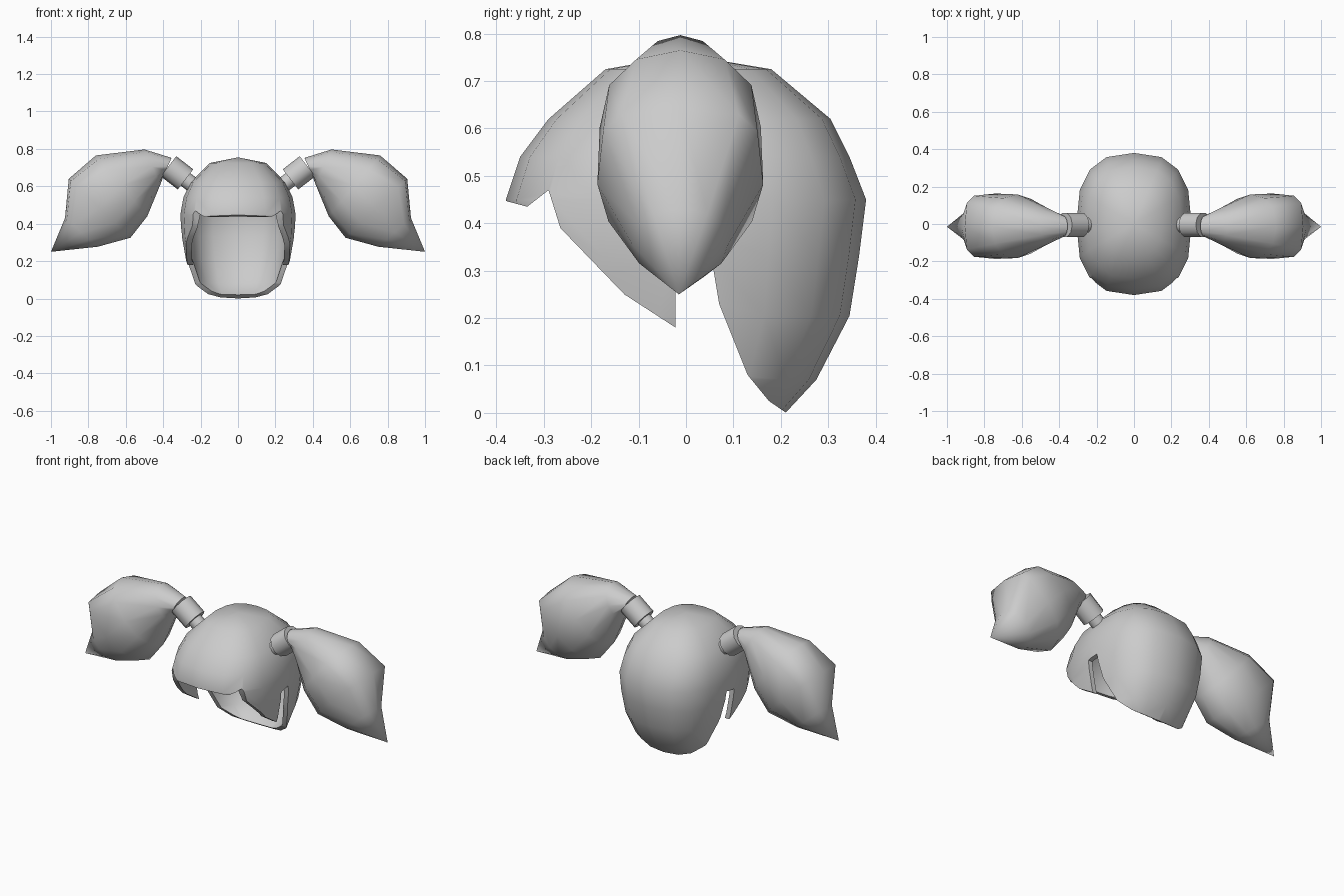
import bpy, bmesh, math
from mathutils import Vector

cube = bpy.data.objects.get("Cube")
if cube:
    bpy.data.objects.remove(cube)

grey = bpy.data.materials.new("hair grey")
grey.use_nodes = True
COLOUR = (0.6, 0.6, 0.6, 1)
grey.diffuse_color = COLOUR
grey.node_tree.nodes["Principled BSDF"].inputs["Base Color"].default_value = COLOUR


def make_object(name, bm):
    bmesh.ops.recalc_face_normals(bm, faces=bm.faces)
    mesh = bpy.data.meshes.new(name)
    bm.to_mesh(mesh)
    bm.free()
    mesh.materials.append(grey)
    obj = bpy.data.objects.new(name, mesh)
    bpy.context.collection.objects.link(obj)
    return obj


def activate(obj):
    bpy.ops.object.select_all(action='DESELECT')
    obj.select_set(True)
    bpy.context.view_layer.objects.active = obj


def smooth(obj, degrees):
    activate(obj)
    bpy.ops.object.shade_smooth_by_angle(angle=math.radians(degrees))


def power(value, n):
    return math.copysign(abs(value) ** (2 / n), value)


def loft(rings, start=None, end=None):
    """Skin a list of rings; each end closes on a point or a flat cap."""
    bm = bmesh.new()
    rows = [[bm.verts.new(p) for p in ring] for ring in rings]
    count = len(rows[0])
    for a, b in zip(rows, rows[1:]):
        for i in range(count):
            j = (i + 1) % count
            bm.faces.new((a[i], a[j], b[j], b[i]))
    for row, tip in ((rows[0], start), (rows[-1], end)):
        if tip is None:
            bm.faces.new(row)
        else:
            apex = bm.verts.new(tip)
            for i in range(count):
                bm.faces.new((row[i], row[(i + 1) % count], apex))
    return bm


# Hair cap: rounded shell of (height, half width, front depth, back depth)
levels = [(0.725, 0.15, 0.17, 0.18), (0.62, 0.255, 0.29, 0.305),
          (0.54, 0.292, 0.35, 0.345), (0.45, 0.308, 0.38, 0.38),
          (0.33, 0.302, 0.365, 0.365), (0.205, 0.28, 0.34, 0.345),
          (0.07, 0.24, 0.28, 0.275), (0.0, 0.19, 0.21, 0.21)]
rings = []
for z, w, front, back in levels:
    ring = []
    for i in range(16):
        a = math.tau * i / 16
        c, s = power(math.cos(a), 2.6), power(math.sin(a), 2.6)
        ring.append((w * c, s * (back if s > 0 else front), z))
    rings.append(ring)
cap = make_object("hair_cap", loft(rings, (0, 0, 0.755), (0, 0, -0.06)))
shell = cap.modifiers.new("thickness", 'SOLIDIFY')
shell.thickness = 0.028
shell.offset = -1

# Side profile that trims the fringe, side locks and nape
trim = [(-0.5, 0.455), (-0.38, 0.447), (-0.335, 0.435), (-0.29, 0.47),
        (-0.265, 0.39), (-0.13, 0.25), (-0.022, 0.18), (-0.022, 0.37),
        (0.045, 0.38), (0.07, 0.23), (0.13, 0.08), (0.175, 0.025),
        (0.21, 0.001), (0.5, 0.001), (0.5, 0.9), (-0.5, 0.9)]
bm = bmesh.new()
face = bm.faces.new([bm.verts.new((-0.5, y, z)) for y, z in trim])
extruded = bmesh.ops.extrude_face_region(bm, geom=[face])["geom"]
bmesh.ops.translate(bm, vec=(1, 0, 0),
                    verts=[v for v in extruded if isinstance(v, bmesh.types.BMVert)])
cutter = make_object("trim_cutter", bm)
cutter.hide_render = True
cut = cap.modifiers.new("trim", 'BOOLEAN')
cut.operation = 'INTERSECT'
cut.solver = 'EXACT'
cut.object = cutter
activate(cap)
for name in ("thickness", "trim"):
    bpy.ops.object.modifier_apply(modifier=name)
bpy.data.objects.remove(cutter)
smooth(cap, 40)

# Tail sections: outer edge, inner edge, half depth, outer squareness
sections = [((0.355, 0.752), (0.395, 0.665), 0.055, 2),
            ((0.50, 0.797), (0.415, 0.61), 0.095, 2),
            ((0.76, 0.765), (0.485, 0.44), 0.17, 2.3),
            ((0.905, 0.64), (0.575, 0.325), 0.175, 4),
            ((0.925, 0.43), (0.75, 0.277), 0.10, 2.5)]


def tail(side):
    rings = []
    for outer, inner, depth, square in sections:
        o = Vector((outer[0] * side, -0.012, outer[1]))
        n = Vector((inner[0] * side, -0.012, inner[1]))
        mid, half = (o + n) / 2, (o - n) / 2
        ring = []
        for i in range(12):
            a = math.tau * i / 12
            e = square if math.cos(a) > 0 else 2
            ring.append(mid + half * power(math.cos(a), e)
                        + Vector((0, depth * power(math.sin(a), e), 0)))
        rings.append(ring)
    return loft(rings, end=(side, -0.015, 0.25))


def tube(side, centre, length, radius, sides):
    axis = Vector((0.79 * side, 0, 0.61)).normalized()
    across = Vector((0, 1, 0)).cross(axis)
    middle = Vector((centre[0] * side, -0.005, centre[1]))
    rings = []
    for t in (-0.5, 0.5):
        rings.append([middle + axis * length * t
                      + across * radius * math.cos(math.tau * i / sides)
                      + Vector((0, radius * math.sin(math.tau * i / sides), 0))
                      for i in range(sides)])
    return loft(rings)


# Pigtails with their ties and the short necks that join them to the cap
for side, label in ((1, "left"), (-1, "right")):
    smooth(make_object(label + "_pigtail", tail(side)), 50)
    smooth(make_object(label + "_hair_tie", tube(side, (0.326, 0.672), 0.115, 0.068, 10)), 40)
    smooth(make_object(label + "_tie_neck", tube(side, (0.265, 0.625), 0.12, 0.042, 10)), 40)
